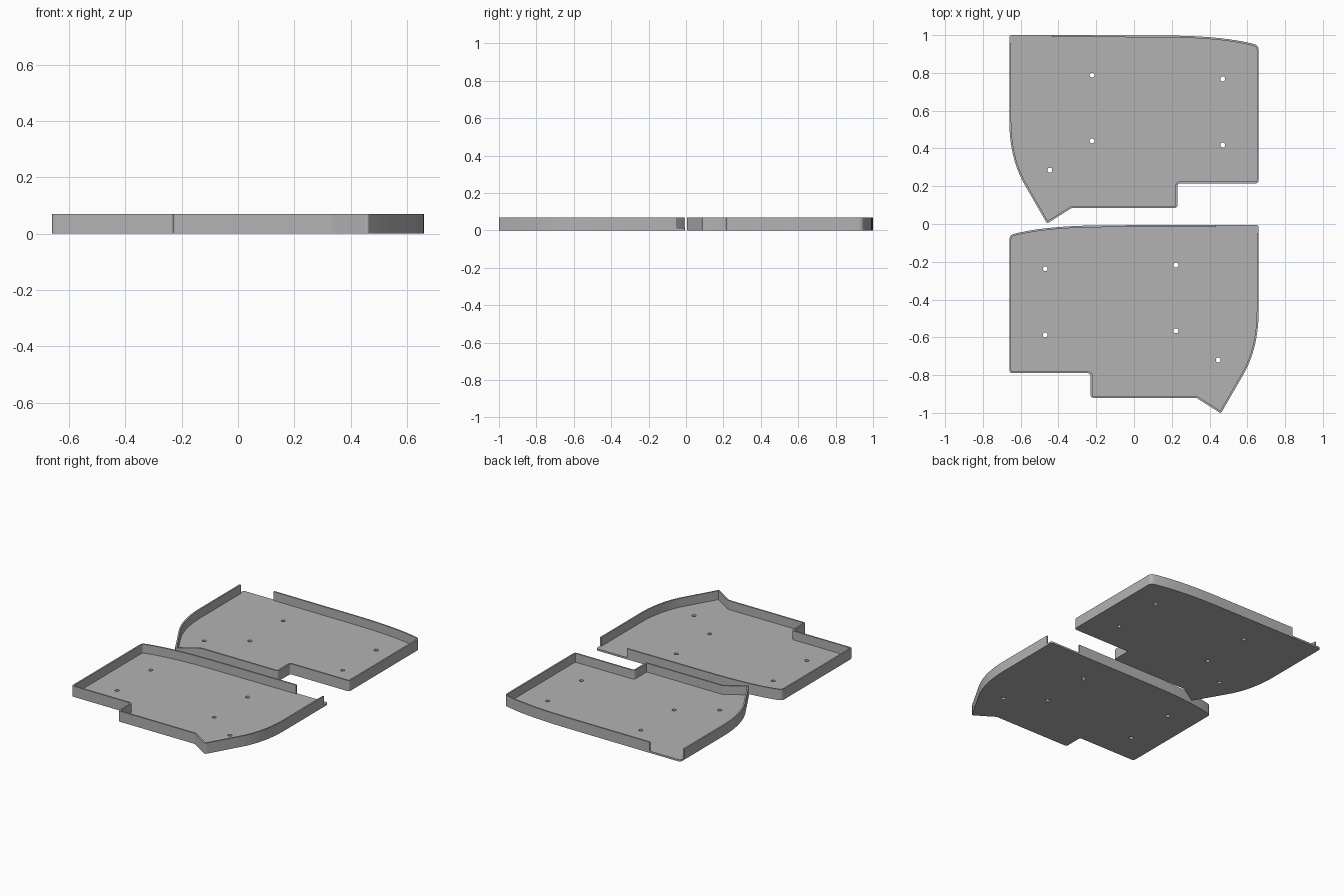
import bpy, bmesh, math
from mathutils import Vector

if "Cube" in bpy.data.objects:
    bpy.data.objects.remove(bpy.data.objects["Cube"])

HEIGHT, FLOOR, WALL, HOLE_R = 0.07, 0.012, 0.01, 0.013
TOP = -0.005

grey = bpy.data.materials.new("plastic grey")
grey.diffuse_color = (0.45, 0.45, 0.45, 1)
grey.use_nodes = True
grey.node_tree.nodes["Principled BSDF"].inputs["Base Color"].default_value = grey.diffuse_color

# Tray outline, counter-clockwise: x, y, rounding before the corner, rounding after, steps
CORNERS = [
    (0.435, TOP, 0, 0, 0),             # one end of the wall opening
    (-0.45, -0.008, 0.30, 0.17, 10),   # sweeping rear edge
    (-0.66, -0.058, 0.025, 0.025, 5),
    (-0.66, -0.79, 0.018, 0.018, 5),
    (-0.23, -0.79, 0.015, 0.015, 5),   # step
    (-0.23, -0.92, 0.015, 0.015, 5),
    (0.33, -0.92, 0.008, 0.008, 3),
    (0.46, -1.003, 0.01, 0.01, 4),     # pointed toe
    (0.66, -0.656, 0.16, 0.20, 12),    # curved side
    (0.66, -0.048, 0, 0, 0),           # other end of the opening
    (0.66, TOP, 0.015, 0.015, 5),
]
HOLES = [(-0.47, -0.237), (0.222, -0.217), (-0.47, -0.587),
         (0.222, -0.565), (0.446, -0.72)]


def rounded(corners):
    """Replace each corner with a smooth curve."""
    pts = []
    for i, (x, y, a, b, n) in enumerate(corners):
        p = Vector((x, y))
        if not n:
            pts.append(p)
            continue
        prev = Vector(corners[i - 1][:2])
        nxt = Vector(corners[(i + 1) % len(corners)][:2])
        s = p + (prev - p).normalized() * a
        e = p + (nxt - p).normalized() * b
        for k in range(n + 1):
            t = k / n
            pts.append(s * (1 - t) ** 2 + p * 2 * t * (1 - t) + e * t * t)
    return pts


def inset(pts, d):
    """Offset an open counter-clockwise path inwards."""
    out = []
    for i, p in enumerate(pts):
        d1 = (p - pts[i - 1]).normalized() if i else None
        d2 = (pts[i + 1] - p).normalized() if i + 1 < len(pts) else d1
        d1 = d1 or d2
        n1, n2 = Vector((-d1.y, d1.x)), Vector((-d2.y, d2.x))
        out.append(p + (n1 + n2) * d / (1 + n1.dot(n2)))
    return out


def finish(bm, name, z0, z1):
    """Raise flat faces into a solid and make the object."""
    for v in bm.verts:
        v.co.z = z0
    ext = bmesh.ops.extrude_face_region(bm, geom=bm.faces[:], use_keep_orig=True)
    for v in ext["geom"]:
        if isinstance(v, bmesh.types.BMVert):
            v.co.z = z1
    bmesh.ops.recalc_face_normals(bm, faces=bm.faces)
    me = bpy.data.meshes.new(name)
    bm.to_mesh(me)
    bm.free()
    me.materials.append(grey)
    ob = bpy.data.objects.new(name, me)
    bpy.context.collection.objects.link(ob)
    bpy.ops.object.select_all(action='DESELECT')
    bpy.context.view_layer.objects.active = ob
    ob.select_set(True)
    bpy.ops.object.shade_smooth_by_angle(angle=math.radians(30))


def tray(label, sx, dy):
    place = lambda p: Vector((p[0] * sx, p[1] + dy, 0))
    outline = rounded(CORNERS)

    # floor plate with screw holes
    loops = [outline] + [
        [Vector((x + HOLE_R * math.cos(k * math.tau / 20),
                 y + HOLE_R * math.sin(k * math.tau / 20))) for k in range(20)]
        for x, y in HOLES]
    bm = bmesh.new()
    for loop in loops:
        vs = [bm.verts.new(place(p)) for p in loop]
        for i, v in enumerate(vs):
            bm.edges.new((vs[i - 1], v))
    bmesh.ops.triangle_fill(bm, edges=bm.edges[:], use_beauty=True, normal=(0, 0, 1))
    finish(bm, label + "_tray_floor", 0, FLOOR)

    # rim wall, left open at one corner
    path = outline[:-6]
    bm = bmesh.new()
    a = [bm.verts.new(place(p)) for p in path]
    b = [bm.verts.new(place(p)) for p in inset(path, WALL)]
    for i in range(len(a) - 1):
        bm.faces.new((a[i], a[i + 1], b[i + 1], b[i]))
    finish(bm, label + "_tray_wall", FLOOR, HEIGHT)


# two mirrored trays, one behind the other
tray("front", 1, 0)
tray("rear", -1, 1.005)
